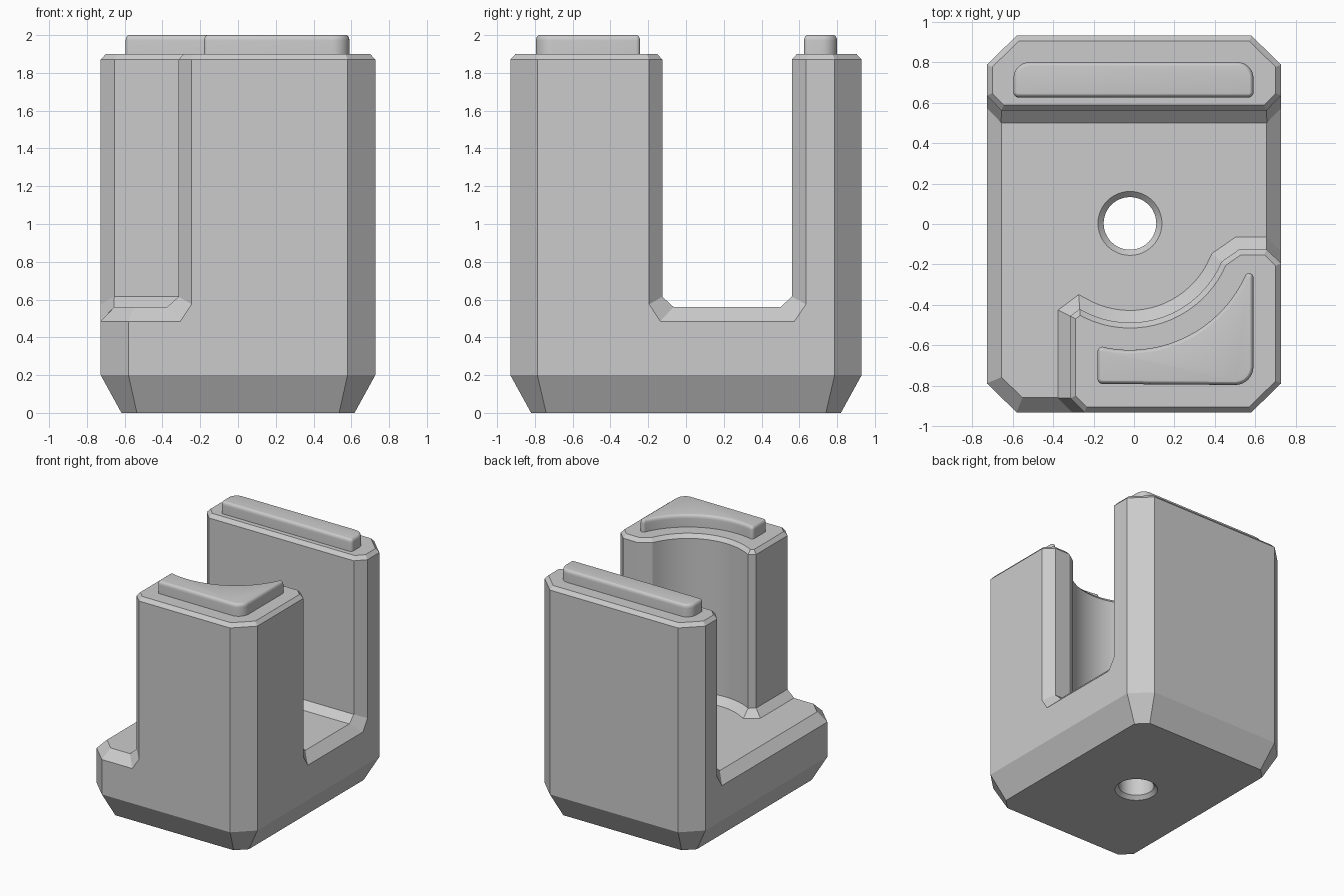
import bpy
import bmesh
from math import sin, cos, radians, pi
from mathutils import Vector

cube = bpy.data.objects.get("Cube")
if cube:
    bpy.data.objects.remove(cube, do_unlink=True)

grey = bpy.data.materials.new("plain_grey")
grey.use_nodes = True
grey.diffuse_color = (0.6, 0.6, 0.6, 1)
grey.node_tree.nodes["Principled BSDF"].inputs["Base Color"].default_value = (0.6, 0.6, 0.6, 1)

HOLE = (-0.02, 0.003)              # axis shared by the hole and the curved wall
FLOOR, EDGE, WALL, TOP = 0.56, 0.485, 1.87, 1.9


def arc(cx, cy, r, a0, a1, n):
    angles = [radians(a0 + (a1 - a0) * i / n) for i in range(n + 1)]
    return [(cx + r * cos(a), cy + r * sin(a)) for a in angles]


def inset(pts, dist):
    """Move each edge of a counter-clockwise outline inwards by its own distance."""
    n = len(pts)
    if not isinstance(dist, list):
        dist = [dist] * n
    lines = []
    for i in range(n):
        a, b = Vector(pts[i]), Vector(pts[(i + 1) % n])
        d = (b - a).normalized()
        lines.append((a + Vector((-d.y, d.x)) * dist[i], d))
    out = []
    for i in range(n):
        (p, d), (q, e) = lines[i - 1], lines[i]
        t = (q - p).cross(e) / d.cross(e)
        out.append(tuple(p + d * t))
    return out


def at(pts, z):
    return [(x, y, z) for x, y in pts]


def loft(name, rings, bottom=True):
    """Skin a stack of rings and cap the ends."""
    bm = bmesh.new()
    rows = [[bm.verts.new(p) for p in ring] for ring in rings]
    n = len(rows[0])
    for lo, hi in zip(rows, rows[1:]):
        for i in range(n):
            j = (i + 1) % n
            bm.faces.new((lo[i], lo[j], hi[j], hi[i]))
    bm.faces.new(rows[-1])
    if bottom:
        bm.faces.new(rows[0][::-1])
    mesh = bpy.data.meshes.new(name)
    bm.to_mesh(mesh)
    bm.free()
    mesh.materials.append(grey)
    obj = bpy.data.objects.new(name, mesh)
    bpy.context.collection.objects.link(obj)
    return obj


def smooth(obj):
    bpy.ops.object.select_all(action='DESELECT')
    obj.select_set(True)
    bpy.context.view_layer.objects.active = obj
    bpy.ops.object.shade_smooth_by_angle(angle=radians(20))


# Base block with chamfered foot and rim
outline = [(-0.58, -0.93), (0.58, -0.93), (0.727, -0.787), (0.727, 0.787),
           (0.58, 0.93), (-0.58, 0.93), (-0.727, 0.787), (-0.727, -0.787)]
base = loft("base", [at(inset(outline, 0.11), 0), at(outline, 0.2),
                     at(outline, EDGE), at(inset(outline, 0.072), FLOOR)])

# Through hole with chamfered mouths
profile = [(0.193, -0.035), (0.13, 0.028), (0.13, 0.532), (0.193, 0.595)]
cutter = loft("hole_cutter", [at(arc(*HOLE, r, 0, 360, 48)[:-1], z) for r, z in profile])
cutter.hide_render = True
mod = base.modifiers.new("hole", 'BOOLEAN')
mod.operation, mod.solver, mod.object = 'DIFFERENCE', 'EXACT', cutter
graph = bpy.context.evaluated_depsgraph_get()
drilled = bpy.data.meshes.new_from_object(base.evaluated_get(graph))
base.modifiers.clear()
base.data = drilled
bpy.data.objects.remove(cutter, do_unlink=True)
smooth(base)


def tower(name, pts, outer):
    """Upright wall: the first edges lie on the block outline, the rest face the slot."""
    n = len(pts)
    flare = [0 if i < outer else -0.0424 if i in (outer, n - 1) else -0.06 for i in range(n)]
    foot = [(x, y, EDGE if i <= outer else FLOOR)
            for i, (x, y) in enumerate(inset(pts, flare))]
    root = [(x, y, 0.575 if i <= outer else 0.615) for i, (x, y) in enumerate(pts)]
    smooth(loft(name, [foot, root, at(pts, WALL), at(inset(pts, 0.027), TOP)], bottom=False))


tower("back_wall", [(0.727, 0.635), (0.727, 0.787), (0.58, 0.93), (-0.58, 0.93),
                    (-0.727, 0.787), (-0.727, 0.635), (-0.655, 0.56), (0.655, 0.56)], 5)
tower("front_tower", [(-0.245, -0.93), (0.58, -0.93), (0.727, -0.787), (0.727, -0.195),
                      (0.655, -0.125), (0.52, -0.125)]
      + arc(*HOLE, 0.49, -22.7, -120.4, 20)
      + [(-0.315, -0.455), (-0.315, -0.86)], 3)


def pad(name, arcs):
    """Raised pad with a rounded rim; clockwise arcs are hollow."""
    rings = []
    for step in range(-1, 7):
        t = max(step, 0) / 6 * pi / 2
        d = 0.02 * (1 - cos(t))
        z = TOP - 0.01 if step < 0 else 1.97 + 0.03 * sin(t)
        ring = []
        for cx, cy, r, a0, a1, n in arcs:
            ring += arc(cx, cy, r - d if a1 > a0 else r + d, a0, a1, n)
        rings.append(at(ring, z))
    smooth(loft(name, rings))


# Raised pads on top of both uprights
pad("back_pad", [(-0.57, 0.65, 0.025, 180, 270, 6), (0.565, 0.65, 0.025, 270, 360, 6),
                 (0.51, 0.72, 0.08, 0, 90, 8), (-0.515, 0.72, 0.08, 90, 180, 8)])
pad("front_pad", [(-0.155, -0.765, 0.025, 180, 270, 6), (0.5, -0.705, 0.09, 270, 360, 8),
                  (0.568, -0.265, 0.022, 0, 154, 9), (*HOLE, 0.625, -25, -101, 18),
                  (-0.155, -0.631, 0.025, 79, 180, 6)])
